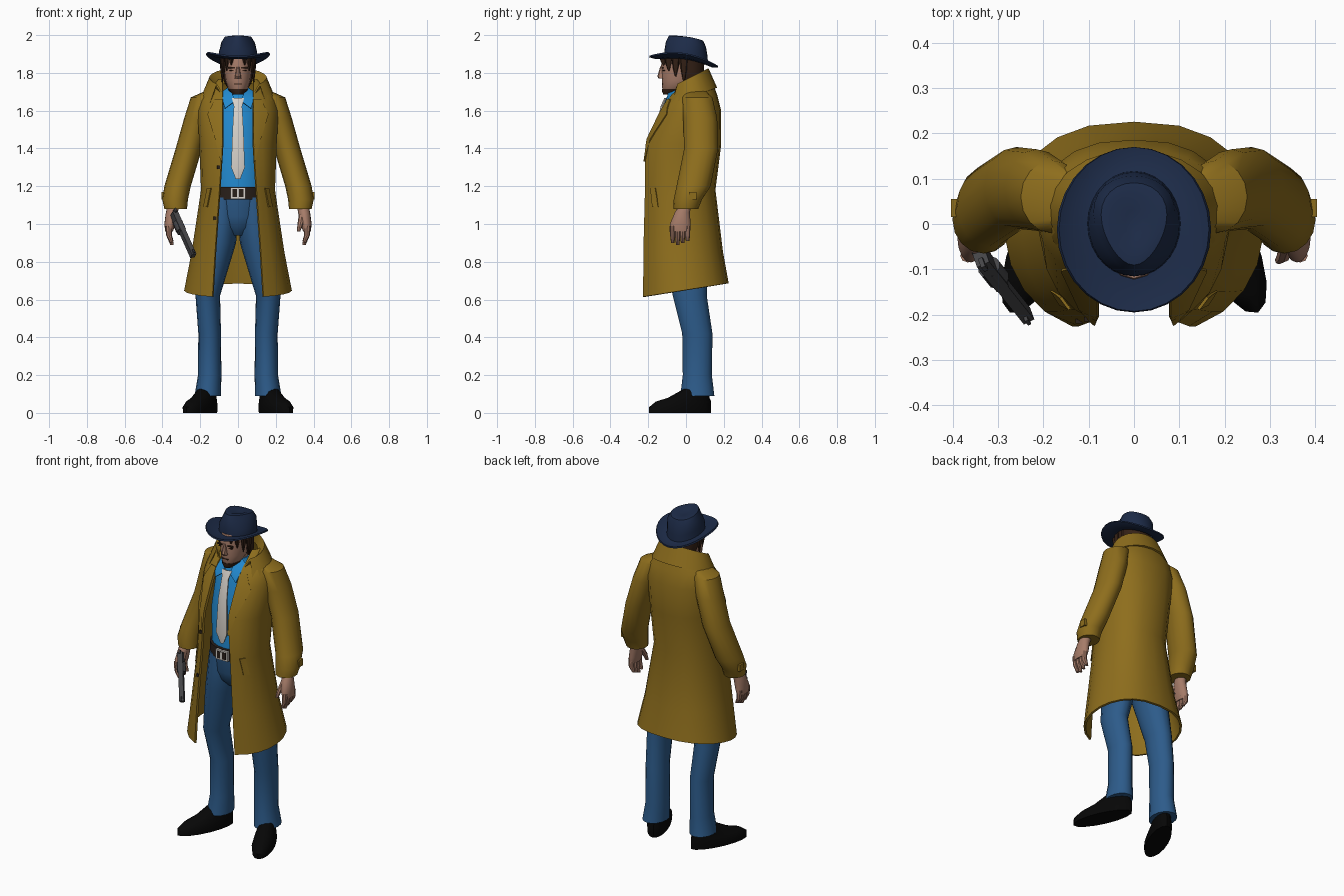
import bpy, bmesh
from math import sin, cos, asin, pi, radians
from mathutils import Matrix, Vector

if "Cube" in bpy.data.objects:
    bpy.data.objects.remove(bpy.data.objects["Cube"], do_unlink=True)


def material(name, red, green, blue):
    mat = bpy.data.materials.new(name)
    mat.use_nodes = True
    mat.diffuse_color = (red, green, blue, 1)
    shader = next(node for node in mat.node_tree.nodes if node.type == 'BSDF_PRINCIPLED')
    shader.inputs["Base Color"].default_value = mat.diffuse_color
    return mat


TAN = material("coat_tan", .27, .155, .012)
DENIM = material("trouser_blue", .026, .105, .255)
SHIRT = material("shirt_blue", .016, .25, .62)
NAVY = material("hat_navy", .012, .024, .064)
CREAM = material("tie_cream", .68, .64, .59)
LEATHER = material("belt_brown", .022, .014, .01)
SKIN = material("skin", .38, .2, .14)
HAIR = material("hair_brown", .034, .015, .008)
BLACK = material("shoe_black", .002, .002, .002)
METAL = material("gun_grey", .06, .06, .065)


def finish(name, verts, faces, mat, thickness=0):
    mesh = bpy.data.meshes.new(name)
    mesh.from_pydata([tuple(vert) for vert in verts], [], faces)
    mesh.materials.append(mat)
    part = bpy.data.objects.new(name, mesh)
    bpy.context.collection.objects.link(part)
    for other in bpy.context.selected_objects:
        other.select_set(False)
    part.select_set(True)
    bpy.context.view_layer.objects.active = part
    if thickness:
        solid = part.modifiers.new("thickness", 'SOLIDIFY')
        solid.thickness = thickness
        solid.offset = 0
        bpy.ops.object.modifier_apply(modifier=solid.name)
    bm = bmesh.new()
    bm.from_mesh(part.data)
    bmesh.ops.recalc_face_normals(bm, faces=bm.faces)
    bm.to_mesh(part.data)
    bm.free()
    bpy.ops.object.shade_smooth_by_angle(angle=radians(40))


def loft(name, rings, mat, sides=16, place=Matrix(), mirror=1, warp=None, thickness=0):
    """Skin through ellipses given as (height, radius x, radius y, centre y, centre x)."""
    verts = []
    for index, (z, rx, ry, *centre) in enumerate(rings):
        cy, cx = (centre + [0, 0])[:2]
        for k in range(sides):
            angle = 2 * pi * k / sides
            point = Vector((mirror * cx + rx * cos(angle), cy + ry * sin(angle), z))
            verts.append(place @ (warp(point, index) if warp else point))
    faces = [(start + k, start + (k + 1) % sides, start + sides + (k + 1) % sides, start + sides + k)
             for start in range(0, len(verts) - sides, sides) for k in range(sides)]
    faces.append(tuple(range(len(verts) - sides, len(verts))))
    if not thickness:
        faces.append(tuple(range(sides)))
    finish(name, verts, faces, mat, thickness)


def sheet(name, rows, mat, thickness=.01, mirror=1):
    """Cloth panel through rows of points of equal length."""
    wide = len(rows[0])
    faces = [(start + k, start + k + 1, start + wide + k + 1, start + wide + k)
             for start in range(0, wide * (len(rows) - 1), wide) for k in range(wide - 1)]
    finish(name, [(mirror * x, y, z) for row in rows for x, y, z in row], faces, mat, thickness)


def box(name, centre, size, mat, place=Matrix()):
    bm = bmesh.new()
    bmesh.ops.create_cube(bm, size=1)
    verts = [place @ (Vector(centre) + vert.co * Vector(size)) for vert in bm.verts]
    faces = [tuple(vert.index for vert in face.verts) for face in bm.faces]
    bm.free()
    finish(name, verts, faces, mat)


def both_halves(half):
    """Extend a row that ends at the centre of the back to the other side."""
    return half + [(-x, y, z) for x, y, z in half[-2::-1]]


# Coat body: height, half width, front depth, back depth
COAT = [(.65, .28, .24, .22), (.85, .24, .24, .19), (1.18, .19, .23, .15), (1.42, .2, .22, .18),
        (1.6, .21, .13, .18), (1.68, .19, .08, .16), (1.76, .1, 0, .13)]


def opening(z):
    return .08 + .07 * max(0, 1.4 - z)


def coat_point(x_or_angle, z, out=0, by_angle=False):
    for low, high in zip(COAT, COAT[1:]):
        if z <= high[0]:
            break
    mix = (z - low[0]) / (high[0] - low[0])
    width, front, back = [a + (b - a) * mix for a, b in zip(low[1:], high[1:])]
    angle = x_or_angle if by_angle else asin(min(1, x_or_angle / width) ** 1.25)
    y = (back - front) / 2 - (back + front) / 2 * cos(angle)
    return (width * max(0, sin(angle)) ** .8, y - out, z)


rows = []
for z, width, *depths in COAT:
    first = asin((opening(z) / width) ** 1.25)
    half = [coat_point(first + (pi - first) * k / 10, z, by_angle=True) for k in range(11)]
    if z == COAT[0][0]:
        half = [(x, y, z + .16 * y) for x, y, z in half]
    rows.append(both_halves(half))
sheet("coat_body", rows, TAN, .012)

# Turned-up coat collar: inner base, top fold and outer edge rise towards the back
rows = []
for rx, ry, cy, z in ((.1, .12, .01, 1.66), (.15, .1, .02, 1.72), (.19, .14, .02, 1.62)):
    angles = [radians(50 + 130 * k / 8) for k in range(9)]
    rows.append(both_halves([(rx * sin(a), cy - ry * cos(a), z + .05 * (1 - cos(a))) for a in angles]))
sheet("coat_collar", rows, TAN)

LAPEL = [(1.66, .12), (1.62, .14), (1.58, .16), (1.45, .12), (1.33, .09)]
SLEEVE = [(1.71, .03, .05, .05, .13), (1.67, .07, .08, .06, .18), (1.56, .07, .09, .075, .215),
          (1.4, .07, .09, .08, .26), (1.2, .07, .09, .04, .32), (1.13, .068, .075, .01, .333),
          (1.08, .06, .065, 0, .33)]
LEG = [(1.14, .07, .13, 0, .08), (1.02, .085, .13, 0, .085), (.9, .09, .12, 0, .1), (.62, .065, .09, .02, .16),
       (.42, .06, .08, .06, .15), (.2, .062, .077, .06, .15), (.09, .07, .09, .06, .16)]
SHOE = [(0, .06, .18, -.1), (.03, .063, .18, -.1), (.06, .056, .16, -.08), (.08, .05, .12, -.05),
        (.13, .045, .07)]
PALM = [(1.11, .03, .03, 0, .34), (1.06, .032, .04, -.02, .35), (1, .03, .055, -.03, .36),
        (.96, .02, .05, -.03, .365)]

for mirror, side in ((1, "left_"), (-1, "right_")):
    # Coat lapels, pockets and sleeves
    rows = [[coat_point(opening(z) + (edge - opening(z)) * k / 2, z, .01) for k in range(3)]
            for z, edge in LAPEL]
    sheet(side + "lapel", rows, TAN, .008, mirror)
    rows = [[coat_point(.14 + k * .01 + offset, 1.19 - k * .05, .008) for offset in (0, .02)]
            for k in range(3)]
    sheet(side + "pocket", rows, TAN, .012, mirror)
    loft(side + "sleeve", SLEEVE, TAN, mirror=mirror)
    box(side + "cuff_tab", (mirror * .396, .035, 1.15), (.016, .04, .04), TAN)
    # Legs and shoes, toes turned out
    loft(side + "leg", LEG, DENIM, mirror=mirror)
    turn = Matrix.Translation((mirror * .16, .06, 0)) @ Matrix.Rotation(mirror * radians(24), 4, 'Z')
    loft(side + "shoe", SHOE, BLACK, place=turn)
    # Hands
    loft(side + "palm", PALM, SKIN, mirror=mirror)
    for k, finger in enumerate(("index", "middle", "ring", "little")):
        y = .026 * k - .07
        tip = .89 + .01 * abs(k - 1)
        loft(side + finger + "_finger", [(.99, .017, .015, y, .367), (.94, .015, .014, y, .365),
             (tip, .009, .009, y, .35)], SKIN, 8, mirror=mirror)
    loft(side + "thumb", [(1.05, .018, .018, -.04, .34), (1, .015, .015, -.07, .33),
         (.96, .009, .009, -.08, .32)], SKIN, 8, mirror=mirror)
    # Shirt collar points
    sheet(side + "shirt_collar", [[(.05, -.03, 1.72), (.08, -.04, 1.7)], [(.03, -.09, 1.69), (.08, -.1, 1.65)],
          [(.015, -.1, 1.65), (.07, -.12, 1.61)]], SHIRT, mirror=mirror)
    # Short hair locks around the face, longest at the sides, then brows and eyes
    for k in range(4):
        angle = radians(5 + 20 * k)
        x, y, tip = .084 * cos(angle), -.13 * sin(angle), 1.75 + .03 * k
        loft(side + "hair_lock", [(1.88, .012, .022, y, x), ((1.88 + tip) / 2, .01, .016, y, x),
             (tip, .002, .003, y, x)], HAIR, 8, mirror=mirror)
    box(side + "eyebrow", (mirror * .034, -.125, 1.827), (.036, .012, .006), HAIR)
    box(side + "eye", (mirror * .034, -.117, 1.812), (.02, .014, .006), HAIR)

for z in (1.3, 1.03):
    x, y, z = coat_point(opening(z) + .015, z, .006)
    box("coat_button", (-x, y, z), (.016, .01, .018), LEATHER)

# Torso, hips and belt
loft("shirt_torso", [(1.12, .15, .13), (1.4, .16, .14, .01), (1.58, .15, .12, .03), (1.65, .12, .1, .03),
     (1.69, .07, .08, .02), (1.72, .06, .06, .01)], SHIRT, 20)
loft("hips", [(1.15, .15, .14), (1.04, .15, .13), (.98, .1, .11), (.94, .05, .07)], DENIM, 20)
loft("belt", [(z, .16, .15) for z in (1.13, 1.195)], LEATHER, 20)
box("belt_buckle", (0, -.15, 1.163), (.08, .02, .06), CREAM)
box("buckle_centre", (0, -.158, 1.163), (.06, .01, .042), LEATHER)
box("buckle_prong", (0, -.162, 1.163), (.012, .008, .042), CREAM)

# Tie: height, half width, front
TIE = [(1.665, .03, -.1), (1.62, .02, -.12), (1.5, .027, -.145), (1.3, .034, -.155), (1.24, .01, -.15)]
sheet("tie", [[(-wide, y, z), (0, y - .008, z), (wide, y, z)] for z, wide, y in TIE], CREAM, .014)

# Head, face and hair
loft("neck", [(z, .054, .06, .01) for z in (1.66, 1.78)], SKIN)
loft("head", [(1.695, .026, .036, -.08), (1.72, .054, .076, -.05), (1.76, .067, .094, -.033),
     (1.84, .077, .112, -.02), (1.89, .074, .105, -.015)], SKIN)
loft("nose", [(1.77, .018, .018, -.126), (1.78, .016, .022, -.13), (1.835, .007, .01, -.126)], SKIN, 8)
loft("beard", [(1.685, .028, .04, -.08), (1.7, .042, .058, -.068), (1.715, .055, .078, -.048)], HAIR)
box("mouth", (0, -.121, 1.742), (.04, .014, .005), HAIR)
loft("hair", [(1.72, .056, .045, .045), (1.76, .077, .063, .03), (1.82, .085, .085, .01),
     (1.89, .087, .1)], HAIR)


# Hat: brim tipped down at the back and curled up at the sides, pinched crown
def hat_shape(point, index):
    if index > 3:
        point.x *= 1 + 3 * point.y
    point.z += 1.5 * point.x ** 2 - .15 * point.y
    return point


loft("hat", [(1.858, .168, .182, -.012), (1.853, .14, .15, -.008), (1.86, .1, .113), (1.9, .096, .11),
     (1.95, .082, .102), (1.98, .068, .088), (1.984, .05, .065), (1.975, .02, .03)],
     NAVY, 28, warp=hat_shape, thickness=.009)

# Revolver in the right hand, pointing down and forward
aim = Vector((.4, -.5, -.9)).normalized()
up = Vector((.3, -.8, .5))
up = (up - aim * up.dot(aim)).normalized()
gun = Matrix.Translation((-.34, -.07, 1.055)) @ Matrix((up.cross(aim), up, aim)).transposed().to_4x4()
box("gun_frame", (0, 0, .06), (.03, .05, .12), METAL, gun)
loft("gun_cylinder", [(z, .026, .026) for z in (.055, .11)], METAL, 12, place=gun)
box("gun_barrel", (0, .008, .195), (.026, .034, .17), METAL, gun)
box("gun_sight", (0, .03, .265), (.008, .012, .02), METAL, gun)
box("gun_hammer", (0, .025, 0), (.01, .025, .02), METAL, gun)
box("gun_guard", (0, -.035, .075), (.01, .025, .04), METAL, gun)
box("gun_grip", (0, -.055, .015), (.028, .085, .04), METAL, gun)
